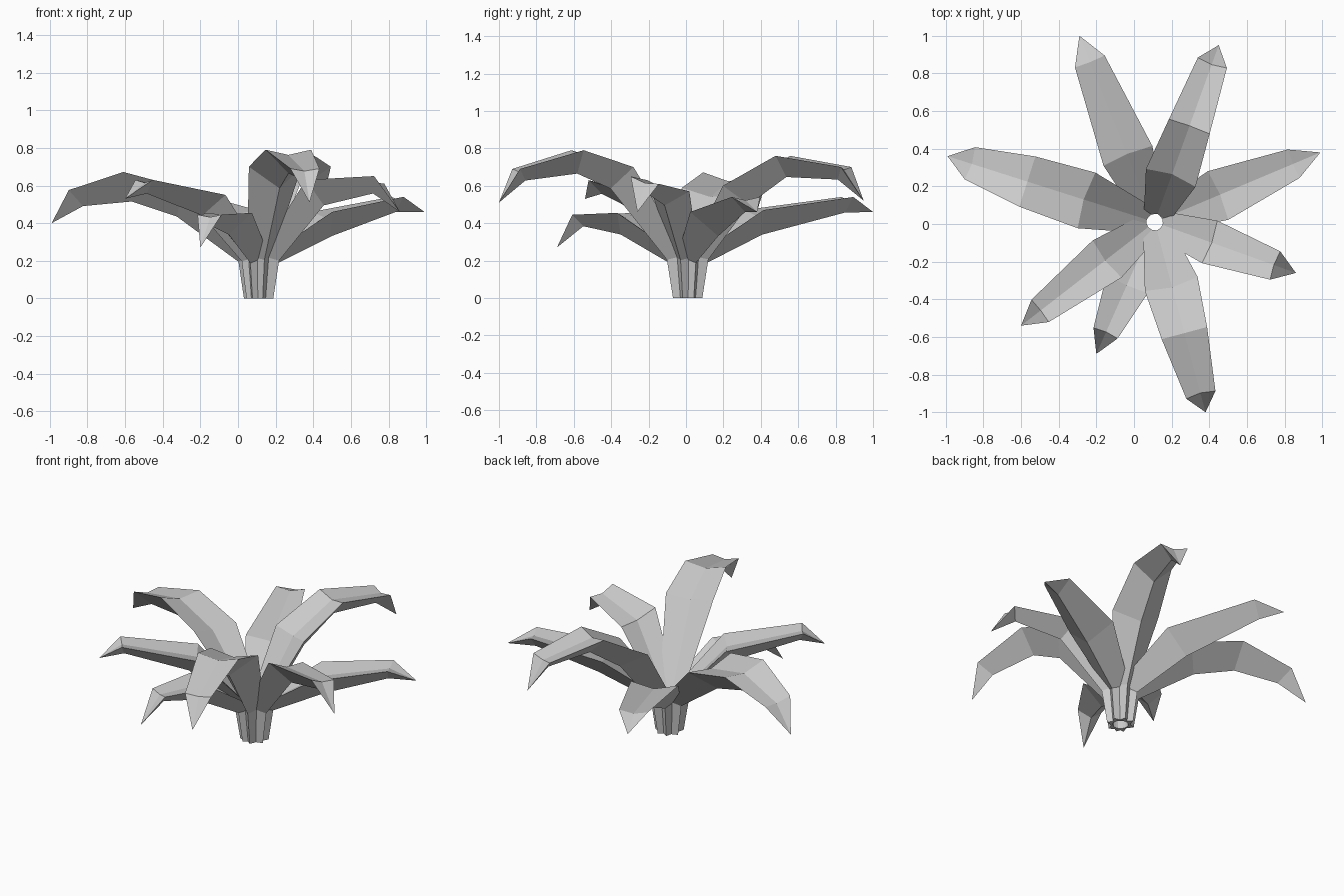
import bpy, bmesh
from math import hypot
from mathutils import Vector

if "Cube" in bpy.data.objects:
    bpy.data.objects.remove(bpy.data.objects["Cube"])

CENTRE = Vector((0.11, 0.01, 0))
# every leaf shares the upright stem: (radius, height, half width) of its rim
STEM = [(0.035, 0.0, 0.035), (0.025, 0.23, 0.07)]
STEM_DEPTH = 1.35   # stems are deeper than they are wide
DIP = 0.22          # how far the upper face sinks towards the spine

# tip (x, y, z), sideways roll, then rim rings further out: (radius, height, half width)
LEAVES = [
    ((-0.29, 1.00, 0.46), 0, [(0.38, 0.47, 0.14), (0.92, 0.54, 0.085)]),
    ((0.45, 0.95, 0.52), 0, [(0.25, 0.60, 0.14), (0.54, 0.76, 0.115), (0.90, 0.70, 0.082)]),
    ((0.99, 0.38, 0.46), 0, [(0.365, 0.46, 0.14), (0.80, 0.54, 0.082)]),
    ((0.86, -0.26, 0.46), -0.25, [(0.31, 0.60, 0.12), (0.68, 0.63, 0.08)]),
    ((0.38, -1.00, 0.51), 0, [(0.34, 0.70, 0.145), (0.61, 0.79, 0.125), (0.95, 0.69, 0.08)]),
    ((-0.20, -0.69, 0.27), 0, [(0.36, 0.455, 0.12), (0.645, 0.445, 0.07)]),
    ((-0.60, -0.54, 0.53), 0, [(0.32, 0.55, 0.125), (0.77, 0.63, 0.075)]),
    ((-0.99, 0.36, 0.40), 0.12, [(0.38, 0.57, 0.155), (0.71, 0.655, 0.14), (1.03, 0.565, 0.09)]),
]


def make_leaf(name, tip, roll, rings):
    """Solid leaf: keeled underside, shallow upper channel, pointed tip."""
    tip = Vector(tip)
    out = Vector((tip.x - CENTRE.x, tip.y - CENTRE.y, 0))
    reach = out.length
    out.normalize()
    side = Vector((-out.y, out.x, 0))
    path = STEM + rings
    pts = [Vector((r, z)) for r, z, w in path] + [Vector((reach, tip.z))]
    bm = bmesh.new()
    rows = []
    for i, (r, z, w) in enumerate(path):
        # keel direction is square to the local bend
        t = (pts[i + 1] - pts[i]).normalized()
        if i:
            t += (pts[i] - pts[i - 1]).normalized()
        t.normalize()
        keel = (out * t.y - Vector((0, 0, t.x))) * w
        if i < 2:
            keel *= STEM_DEPTH
        mid = CENTRE + out * r + Vector((0, 0, z))
        across = side * w + Vector((0, 0, roll * w if i > 1 else 0))
        row = [mid - across, mid + keel, mid + across, mid + keel * DIP]
        for p in row:
            p.z = max(p.z, 0) if i else 0
        rows.append([bm.verts.new(p) for p in row])
    bm.faces.new(rows[0])
    for a, b in zip(rows, rows[1:]):
        for k in range(4):
            m = (k + 1) % 4
            bm.faces.new((a[k], b[k], b[m], a[m]))
    end = bm.verts.new(tip)
    for k in range(4):
        bm.faces.new((rows[-1][k], end, rows[-1][(k + 1) % 4]))
    bmesh.ops.recalc_face_normals(bm, faces=bm.faces[:])
    mesh = bpy.data.meshes.new(name)
    bm.to_mesh(mesh)
    bm.free()
    bpy.context.collection.objects.link(bpy.data.objects.new(name, mesh))


for i, (tip, roll, rings) in enumerate(LEAVES):
    make_leaf(f"leaf_{i + 1}", tip, roll, rings)
